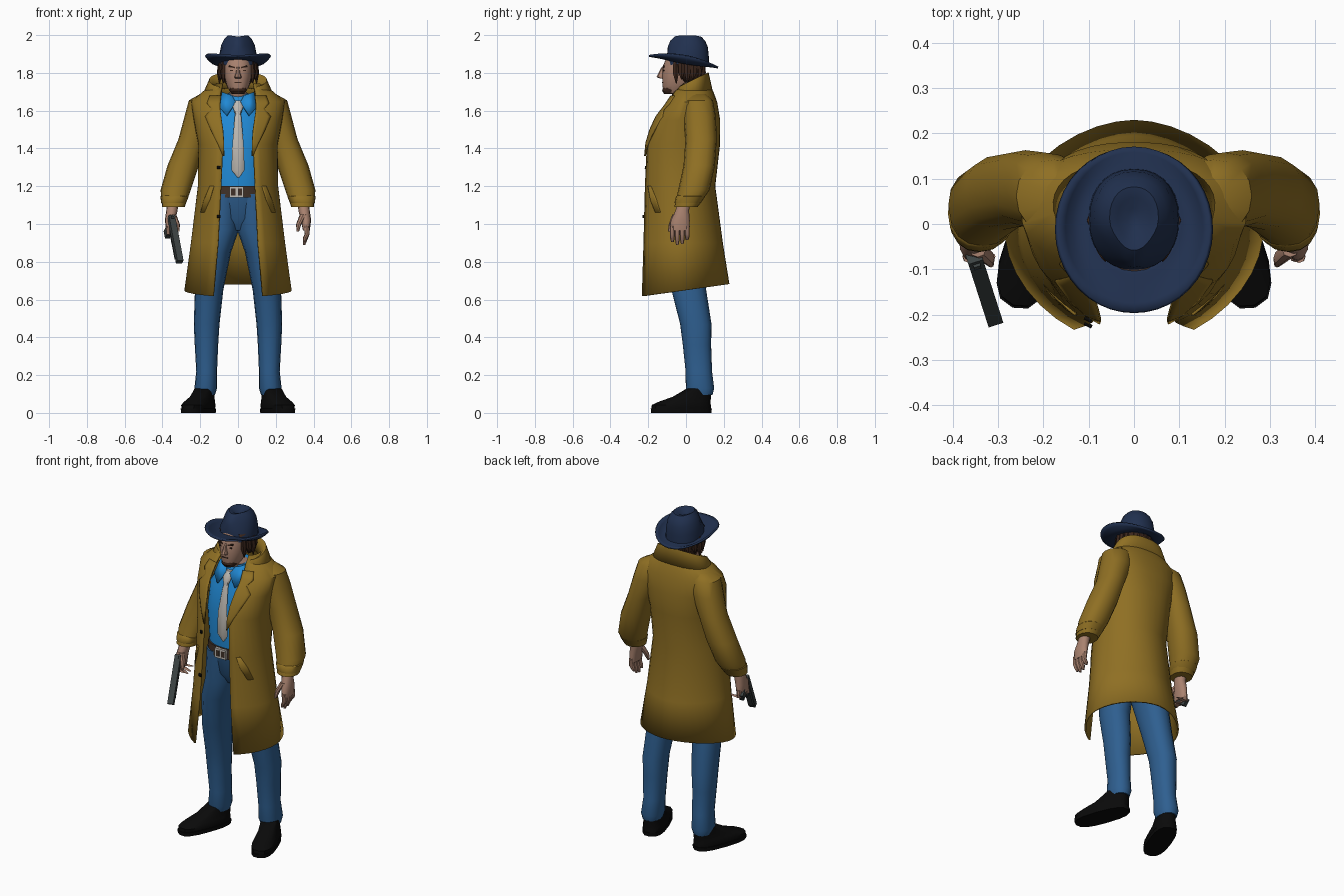
import bpy, bmesh
from math import sin, cos, asin, pi, tau, copysign, radians
from mathutils import Matrix, Vector

if "Cube" in bpy.data.objects:
    bpy.data.objects.remove(bpy.data.objects["Cube"])


def material(name, *rgb):
    m = bpy.data.materials.new(name)
    m.use_nodes = True
    m.diffuse_color = (*rgb, 1)
    m.node_tree.nodes["Principled BSDF"].inputs["Base Color"].default_value = (*rgb, 1)
    return m


TAN = material("tan coat cloth", .275, .16, .017)
SHIRT = material("bright blue shirt", .015, .25, .66)
DENIM = material("blue denim", .028, .115, .28)
NAVY = material("navy felt", .015, .03, .078)
SKIN = material("skin", .4, .225, .16)
HAIR = material("dark brown hair", .045, .02, .012)
BLACK = material("black leather", .003, .003, .003)
SILK = material("pale grey silk", .52, .49, .45)
BELT = material("brown leather", .05, .03, .02)
STEEL = material("gun steel", .045, .055, .055)
made = []


def finish(name, bm, mat):
    bmesh.ops.recalc_face_normals(bm, faces=bm.faces)
    mesh = bpy.data.meshes.new(name)
    bm.to_mesh(mesh)
    bm.free()
    mesh.materials.append(mat)
    ob = bpy.data.objects.new(name, mesh)
    bpy.context.collection.objects.link(ob)
    made.append(ob)
    return ob


def skin_rows(name, rows, mat, closed=True):
    """Bridge rows of points; closed rows form a capped tube."""
    bm = bmesh.new()
    rows = [[bm.verts.new(p) for p in row] for row in rows]
    n = len(rows[0])
    for a, b in zip(rows, rows[1:]):
        for i in range(n if closed else n - 1):
            j = (i + 1) % n
            bm.faces.new((a[i], a[j], b[j], b[i]))
    if closed:
        bm.faces.new(rows[0])
        bm.faces.new(rows[-1])
    return finish(name, bm, mat)


def power(v, q):
    return copysign(abs(v) ** q, v)


def loft(name, rings, mat, side=1, n=16, q=.9):
    """Stack level oval rings given as (z, x, y, x radius, y radius)."""
    rows = [[(side * (x + rx * power(cos(tau * i / n), q)), y + ry * power(sin(tau * i / n), q), z)
             for i in range(n)] for z, x, y, rx, ry in rings]
    return skin_rows(name, rows, mat)


def roundness(z):
    """Cloth sections are square at the shoulders and pointed at the hem."""
    return max(.85, min(1.1, 1.6 - z / 2))


def shell(name, rings, mat, n=32):
    """Cloth open at the front: (z, gap, x radius, front y, back y, tilt)."""
    rows = []
    for z, gap, rx, yf, yb, tilt in rings:
        q = roundness(z)
        sweep = pi - asin((gap / rx) ** (1 / q))
        row = []
        for i in range(n + 1):
            a = sweep * (2 * i / n - 1)
            y = (yf + yb) / 2 + (yb - yf) / 2 * power(cos(a), q)
            row.append((rx * power(sin(a), q), y, z + tilt * y))
        rows.append(row)
    ob = skin_rows(name, rows, mat, closed=False)
    mod = ob.modifiers.new("thickness", "SOLIDIFY")
    mod.thickness, mod.offset = .01, 0
    return ob


def box(name, size, mat, frame):
    bm = bmesh.new()
    bmesh.ops.create_cube(bm, size=1, matrix=frame @ Matrix.Diagonal((*size, 1)))
    return finish(name, bm, mat)


SIDES = (("left", 1), ("right", -1))

# Coat body
coat = [(.65, .13, .28, -.265, .225, .14), (.9, .105, .245, -.248, .19, 0),
        (1.2, .09, .208, -.232, .15, 0), (1.42, .08, .205, -.214, .175, 0),
        (1.55, .095, .23, -.172, .176, 0), (1.645, .1, .245, -.098, .16, 0),
        (1.7, .09, .18, -.065, .14, 0), (1.74, .08, .11, -.03, .12, 0)]
shell("coat_body", coat, TAN)

# Turned-up collar, folded over at its top edge
shell("coat_collar", [(1.69, .085, .105, -.06, .105, .3), (1.735, .09, .14, -.045, .11, .5),
                      (1.74, .1, .15, -.05, .118, .5), (1.67, .12, .185, -.09, .135, .3)], TAN)


def coat_front(x, z):
    """Depth of the coat front at a place."""
    q = roundness(z)
    for a, b in zip(coat, coat[1:]):
        if a[0] <= z <= b[0]:
            f = (z - a[0]) / (b[0] - a[0])
            rx, yf, yb = (a[k] + f * (b[k] - a[k]) for k in (2, 3, 4))
            s = min(1, abs(x) / rx) ** (1 / q)
            return (yf + yb) / 2 - (yb - yf) / 2 * (1 - s * s) ** (q / 2)


def strip(name, edges, mat, side, lift=.013, n=5):
    """Cloth plate lying on the coat front, edges given as (z, inner x, outer x)."""
    rows = []
    for z, x0, x1 in edges:
        xs = [x0 + (x1 - x0) * i / n for i in range(n + 1)]
        rows.append([(side * x, coat_front(x, z) - lift, z) for x in xs])
    ob = skin_rows(name, rows, mat, closed=False)
    ob.modifiers.new("thickness", "SOLIDIFY").thickness = .008


for word, s in SIDES:
    strip(word + "_lapel", [(1.36, .075, .08), (1.43, .075, .11), (1.5, .08, .145), (1.57, .09, .175),
                            (1.61, .095, .14), (1.64, .095, .165), (1.68, .09, .15)], TAN, s)
    strip(word + "_pocket_welt", [(1.2, .13, .15), (1.13, .15, .18), (1.06, .18, .2)], TAN, s)
    # Sleeve and cuff band
    loft(word + "_sleeve", [(1.688, .165, .06, .035, .045), (1.655, .175, .062, .085, .08),
                            (1.57, .198, .072, .085, .086), (1.45, .24, .08, .075, .083),
                            (1.31, .29, .07, .083, .083), (1.18, .33, .042, .08, .083),
                            (1.09, .342, 0, .06, .062)], TAN, s)
    loft(word + "_cuff_band", [(1.11, .342, .008, .064, .068), (1.115, .34, .01, .067, .071),
                               (1.145, .336, .024, .075, .077), (1.15, .336, .026, .07, .073)], TAN, s)

for z in (1.3, 1.04):
    strip("coat_button", [(z - .008, .095, .111), (z + .008, .095, .111)], BLACK, -1)

# Shirt, belt and tie
loft("shirt", [(1.15, 0, -.02, .15, .115), (1.4, 0, -.01, .17, .135), (1.55, 0, .01, .165, .125),
               (1.63, 0, .02, .12, .1), (1.69, 0, .01, .07, .075)], SHIRT, n=24)
loft("belt", [(1.14, 0, -.02, .165, .13), (1.2, 0, -.02, .16, .128)], BELT, n=24)
box("buckle", (.075, .016, .058), SILK, Matrix.Translation((-.008, -.153, 1.17)))
for x in (-.025, .01):
    box("buckle_opening", (.022, .018, .036), BELT, Matrix.Translation((x, -.153, 1.17)))
loft("tie", [(1.245, .002, -.145, .004, .006), (1.285, 0, -.15, .035, .008), (1.42, 0, -.152, .03, .008),
             (1.55, 0, -.125, .019, .009), (1.59, 0, -.112, .015, .009)], SILK, n=8)
loft("tie_knot", [(1.585, 0, -.114, .016, .012), (1.62, 0, -.106, .028, .016),
                  (1.655, 0, -.082, .02, .012)], SILK, n=8)
for word, s in SIDES:
    skin_rows(word + "_shirt_collar", [[(s * .012, -.1, 1.645), (s * .06, -.118, 1.575), (s * .1, -.09, 1.62)],
                                       [(s * .03, -.07, 1.68), (s * .06, -.065, 1.69), (s * .085, -.04, 1.7)]],
              SHIRT, closed=False).modifiers.new("thickness", "SOLIDIFY").thickness = .008

# Trousers and shoes
loft("hips", [(.965, 0, -.01, .05, .075), (1.03, 0, -.012, .15, .112), (1.16, 0, -.02, .158, .124)], DENIM, n=24)
for word, s in SIDES:
    loft(word + "_trouser_leg", [(.095, .172, .075, .05, .065), (.13, .171, .074, .06, .075),
                                 (.22, .166, .068, .055, .07), (.36, .167, .058, .062, .075),
                                 (.47, .166, .052, .068, .083), (.65, .153, .015, .075, .092),
                                 (.85, .122, -.01, .085, .11), (.97, .085, -.014, .09, .12),
                                 (1.16, .075, -.02, .083, .122)], DENIM, s)
    shoe = [loft(word + "_shoe", [(.02, 0, 0, .062, .166), (.042, 0, 0, .066, .164), (.06, 0, .02, .06, .142),
                                  (.085, 0, .06, .052, .105), (.13, 0, .1, .05, .062)], BLACK, q=.75),
            loft(word + "_sole", [(0, 0, 0, .066, .168), (.022, 0, 0, .067, .17)], BLACK, q=.75)]
    for ob in shoe:
        ob.data.transform(Matrix.Translation((s * .21, -.025, 0)) @ Matrix.Rotation(s * radians(20), 4, "Z"))

# Hands
for word, s in SIDES:
    loft(word + "_palm", [(1.12, .345, -.01, .03, .034), (1.07, .35, -.02, .03, .036),
                          (1.02, .36, -.03, .027, .05), (.965, .362, -.033, .018, .052)], SKIN, s, n=12)
    loft(word + "_thumb", [(1.05, .345, -.055, .018, .018), (1.0, .322, -.075, .014, .016),
                           (.96, .316, -.088, .007, .008)], SKIN, s, n=8)
    curl = .012 if s > 0 else .05
    for i, tip in enumerate((.905, .89, .895, .915)):
        y, low = -.072 + .026 * i, tip if s > 0 else tip + .035
        loft(word + "_finger", [(.99, .364, y, .014, .014), (.945, .366, y, .013, .013),
                                ((low + .945) / 2, .362 - curl / 2, y, .012, .012),
                                (low, .362 - curl, y, .006, .007)], SKIN, s, n=8)

# Pistol in the right hand
aim = Vector((.045, -.14, -.24))
gun = Matrix.Translation((-.333, -.135, .915)) @ aim.to_track_quat("-Y", "Z").to_matrix().to_4x4()
for part, size, place in (("slide", (.034, .28, .03), (0, 0, .008)), ("frame", (.028, .24, .02), (0, .015, -.014)),
                          ("grip", (.026, .045, .1), (0, .1, -.06)), ("trigger_guard", (.01, .06, .03), (0, .045, -.035)),
                          ("rear_sight", (.016, .012, .008), (0, .125, .026))):
    box("pistol_" + part, size, STEEL, gun @ Matrix.Translation(place))

# Head and face
loft("head", [(1.62, 0, .01, .055, .06), (1.69, 0, -.01, .055, .065), (1.7, 0, -.058, .042, .06),
              (1.73, 0, -.045, .06, .08), (1.78, 0, -.032, .072, .094), (1.83, 0, -.025, .075, .1),
              (1.89, 0, -.01, .075, .09)], SKIN, n=20)
loft("nose", [(1.77, 0, -.125, .016, .012), (1.778, 0, -.13, .019, .026), (1.8, 0, -.125, .011, .02),
              (1.835, 0, -.115, .008, .012)], SKIN, n=8)
loft("chin_beard", [(1.688, 0, -.08, .03, .036), (1.705, 0, -.08, .045, .046),
                    (1.728, 0, -.072, .05, .048)], HAIR, n=12)
box("mouth", (.036, .008, .005), HAIR, Matrix.Translation((0, -.124, 1.75)))
for word, s in SIDES:
    box(word + "_eye", (.02, .008, .007), HAIR, Matrix.Translation((s * .03, -.117, 1.813)))
    box(word + "_brow", (.034, .01, .008), HAIR,
        Matrix.Translation((s * .032, -.118, 1.832)) @ Matrix.Rotation(s * -.25, 4, "Y"))

# Hair with loose locks
shell("hair", [(1.89, .06, .088, -.1, .095, 0), (1.82, .07, .09, -.075, .09, 0),
               (1.75, .068, .075, -.03, .08, 0)], HAIR)
for i in range(13):
    a = tau * (i - 6) / 17
    x, y = .088 * sin(a), .085 * cos(a)
    loft("hair_lock", [(1.86, x, y, .016, .018), (1.8, x * 1.1, y * 1.05, .016, .018),
                       (1.745 + .02 * (i % 2), x * 1.12, y, .003, .003)], HAIR, n=6)

# Hat brim, sloping to the back and curled up at the sides
rows = []
for k in range(6):
    f = k / 5
    row = []
    for i in range(40):
        a = tau * i / 40
        x, y = (.09 + .077 * f) * cos(a), .01 - .022 * f + (.1 + .083 * f) * sin(a)
        row.append((x, y, 1.862 - .17 * y + (.032 * f * f - .012 * sin(pi * f)) * cos(a) ** 2))
    rows.append(row + row[:1])
brim = skin_rows("hat_brim", rows, NAVY, closed=False)
brim.modifiers.new("weld", "WELD").merge_threshold = .0005
brim.modifiers.new("thickness", "SOLIDIFY").thickness = .01

# Hat crown, pinched at the front and dented on top
crown = loft("hat_crown", [(1.85, 0, .01, .1, .112), (1.9, 0, .01, .098, .111), (1.95, 0, .01, .088, .106),
                           (1.98, 0, .01, .072, .092), (1.998, 0, .012, .054, .07), (1.99, 0, .012, .036, .046),
                           (1.974, 0, .012, .014, .022)], NAVY, n=28)
for v in crown.data.vertices:
    if v.co.z > 1.92:
        v.co.x *= 1 - .45 * max(0, min(1, -v.co.y / .09))
    v.co.z -= .22 * max(0, v.co.y - .05) + .16 * max(0, -.03 - v.co.y)

# Smooth shading with sharp edges kept
for ob in made:
    ob.select_set(True)
bpy.context.view_layer.objects.active = made[0]
bpy.ops.object.shade_smooth_by_angle(angle=radians(40))
